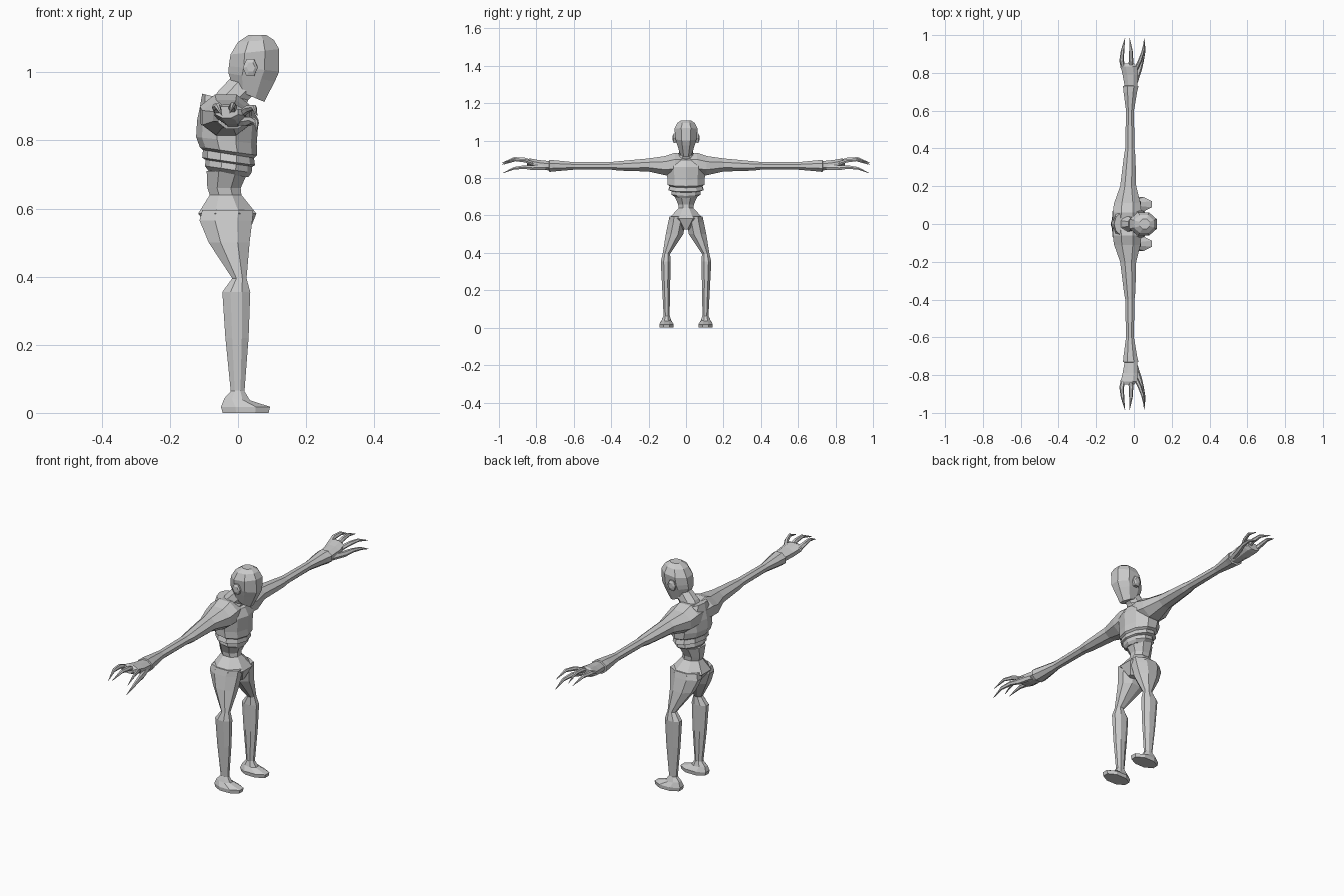
import bpy, bmesh, math


def loft(name, axis, rings, n=8, mirror=False):
    """Skin rings of (t, a0, a1, b0, b1[, tilt]).
    axis 'z': a = x, b = y;  axis 'y': a = x, b = z. tilt lowers the +x side."""
    bm = bmesh.new()
    loops = []
    off = math.pi / n if n % 4 == 0 else 0
    fit = math.cos(off)
    if n == 4:
        off, fit = 0, 1
    for r in rings:
        t, a0, a1, b0, b1 = r[:5]
        tilt = r[5] if len(r) > 5 else 0
        loop = []
        for i in range(n):
            ang = off + 2 * math.pi * i / n
            ca, cb = math.cos(ang) / fit, math.sin(ang) / fit
            a = (a0 + a1) / 2 + ca * (a1 - a0) / 2
            b = (b0 + b1) / 2 + cb * (b1 - b0) / 2
            s = t - tilt * ca
            loop.append(bm.verts.new((a, b, s) if axis == 'z' else (a, s, b)))
        loops.append(loop)
    for p, q in zip(loops, loops[1:]):
        for i in range(n):
            j = (i + 1) % n
            bm.faces.new((p[i], p[j], q[j], q[i]))
    bm.faces.new(loops[0])
    bm.faces.new(loops[-1])
    bmesh.ops.recalc_face_normals(bm, faces=bm.faces)
    me = bpy.data.meshes.new(name)
    bm.to_mesh(me)
    bm.free()
    ob = bpy.data.objects.new(name, me)
    bpy.context.collection.objects.link(ob)
    if mirror:
        m = ob.modifiers.new("mirror", 'MIRROR')
        m.use_axis = (False, True, False)
    return ob


def sym(rows):
    """Rows (z, x0, x1, half_width, tilt) centred on y = 0."""
    return [(z, x0, x1, -w, w, t) for z, x0, x1, w, t in rows]


# Pelvis and waist
loft("pelvis", 'z', sym([
    (0.525, -0.07, 0.03, 0.02, 0),
    (0.585, -0.117, 0.054, 0.09, 0),
    (0.64, -0.083, 0.01, 0.04, 0),
    (0.66, -0.09, 0.008, 0.042, 0),
    (0.71, -0.092, 0.03, 0.065, 0)]))

# Ribcage with stepped ribs
loft("torso", 'z', sym([
    (0.70, -0.085, 0.03, 0.06, 0.008),
    (0.715, -0.097, 0.04, 0.082, 0.01),
    (0.733, -0.095, 0.042, 0.08, 0.01),
    (0.738, -0.105, 0.05, 0.098, 0.011),
    (0.76, -0.103, 0.047, 0.09, 0.012),
    (0.768, -0.112, 0.056, 0.104, 0.012),
    (0.80, -0.123, 0.055, 0.105, 0.01),
    (0.86, -0.120, 0.06, 0.11, 0),
    (0.895, -0.113, 0.04, 0.10, -0.003),
    (0.925, -0.105, -0.01, 0.06, 0.012)]), n=10)

# Neck leaning forward
loft("neck", 'z', sym([
    (0.895, -0.085, 0.02, 0.07, 0),
    (0.93, -0.06, 0.03, 0.038, 0.012),
    (0.97, -0.015, 0.06, 0.03, 0.02)]))

# Head
loft("head", 'z', sym([
    (0.932, -0.012, 0.077, 0.03, 0.019),
    (0.985, -0.028, 0.108, 0.048, 0.012),
    (1.01, -0.027, 0.121, 0.056, 0.008),
    (1.06, -0.022, 0.121, 0.062, -0.008),
    (1.092, 0.0, 0.105, 0.048, -0.003),
    (1.109, 0.03, 0.083, 0.026, 0)]))

# Ears
loft("ear", 'y', [
    (0.045, 0.017, 0.058, 0.985, 1.045),
    (0.066, 0.014, 0.058, 0.985, 1.042),
    (0.071, 0.025, 0.05, 1.0, 1.03)], n=6, mirror=True)

# Legs
loft("leg", 'z', [
    (0.595, -0.105, 0.045, 0.005, 0.088),
    (0.565, -0.113, 0.042, 0.002, 0.095),
    (0.50, -0.086, 0.034, 0.015, 0.108),
    (0.395, -0.017, 0.025, 0.085, 0.125),
    (0.355, -0.046, 0.036, 0.082, 0.135),
    (0.22, -0.037, 0.031, 0.085, 0.128),
    (0.05, -0.02, 0.018, 0.088, 0.119)], mirror=True)

# Feet
loft("foot", 'z', [
    (0.065, -0.02, 0.018, 0.087, 0.12),
    (0.04, -0.04, 0.035, 0.08, 0.13, 0.003),
    (0.018, -0.05, 0.094, 0.066, 0.143),
    (0.0, -0.045, 0.09, 0.068, 0.142)], mirror=True)

# Arms from the shoulder to the wrist cuff
loft("arm", 'y', [
    (0.0, -0.108, 0.03, 0.83, 0.925),
    (0.06, -0.112, 0.04, 0.815, 0.935),
    (0.11, -0.105, 0.035, 0.815, 0.918),
    (0.20, -0.073, 0.012, 0.835, 0.905),
    (0.36, -0.053, 0.008, 0.84, 0.89),
    (0.40, -0.046, 0.003, 0.845, 0.886),
    (0.60, -0.042, 0.0, 0.845, 0.885),
    (0.70, -0.055, 0.017, 0.836, 0.895),
    (0.73, -0.058, 0.024, 0.833, 0.897),
    (0.733, -0.048, 0.015, 0.84, 0.888)], mirror=True)

# Palms
loft("palm", 'y', [
    (0.725, -0.048, 0.018, 0.84, 0.89),
    (0.79, -0.06, 0.022, 0.848, 0.897),
    (0.835, -0.07, 0.018, 0.86, 0.905),
    (0.85, -0.066, 0.0, 0.866, 0.9)], mirror=True)


# Clawed fingers and thumb: path points (x, y, z, radius)
def claw(name, pts):
    loft(name, 'y', [(y, x - r, x + r, z - r, z + r) for x, y, z, r in pts],
         n=6, mirror=True)


claw("rear_finger", [(-0.055, 0.82, 0.88, 0.014), (-0.065, 0.865, 0.897, 0.012),
                     (-0.06, 0.92, 0.9, 0.009), (-0.047, 0.985, 0.873, 0.001)])
claw("middle_finger", [(-0.018, 0.82, 0.882, 0.014), (-0.015, 0.865, 0.9, 0.012),
                       (-0.016, 0.92, 0.904, 0.009), (-0.024, 0.987, 0.88, 0.001)])
claw("thumb", [(0.005, 0.75, 0.858, 0.016), (0.028, 0.82, 0.855, 0.015),
               (0.042, 0.865, 0.859, 0.011), (0.054, 0.92, 0.852, 0.008),
               (0.054, 0.982, 0.826, 0.001)])
claw("front_finger", [(0.005, 0.81, 0.875, 0.012), (0.03, 0.86, 0.893, 0.011),
                      (0.047, 0.91, 0.897, 0.008), (0.056, 0.975, 0.873, 0.001)])
